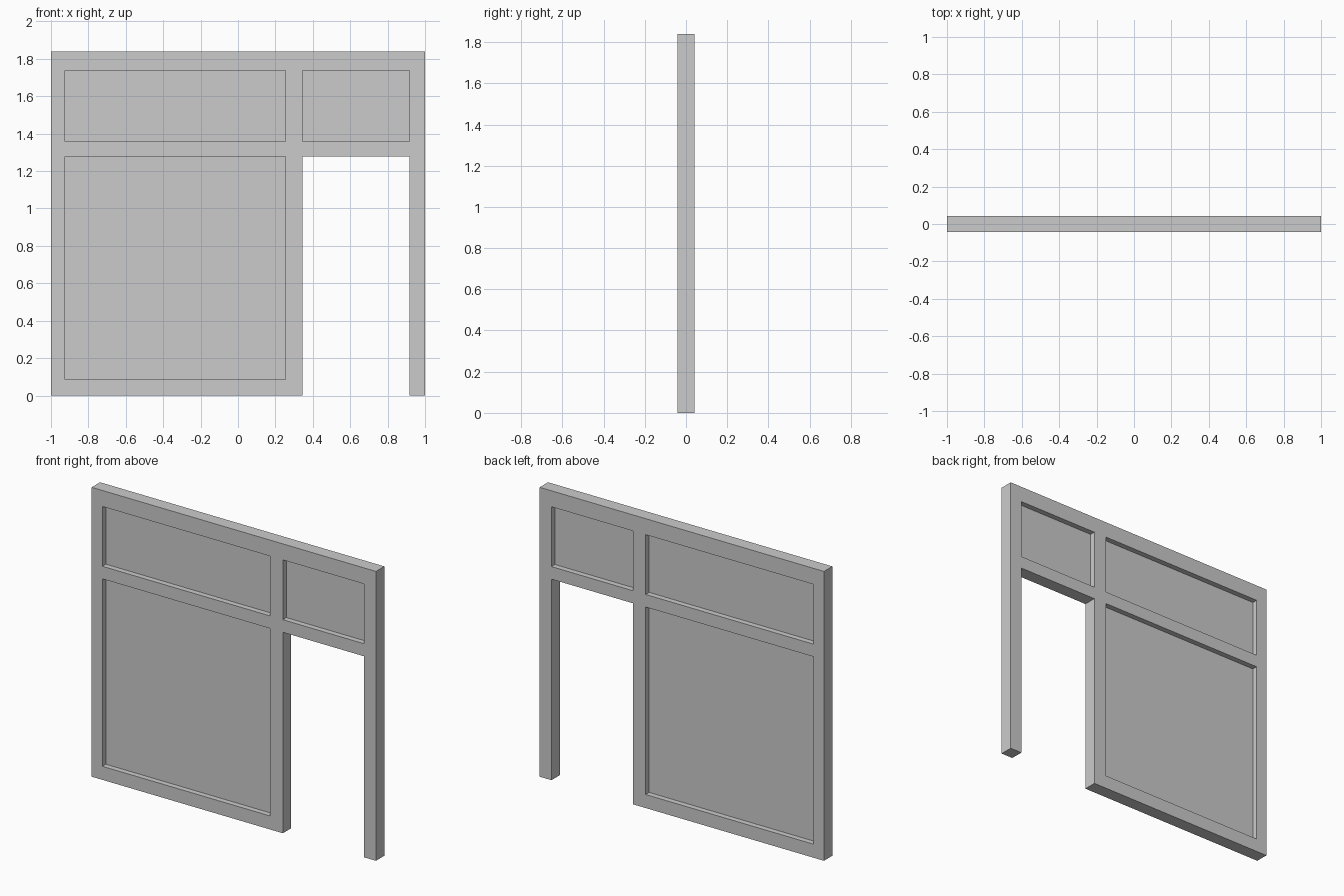
import bpy
import bmesh

if "Cube" in bpy.data.objects:
    bpy.data.objects.remove(bpy.data.objects["Cube"], do_unlink=True)

# One plain grey for frame and panels
grey = bpy.data.materials.new("plain_grey")
grey.use_nodes = True
COLOUR = (0.6, 0.6, 0.6, 1)
grey.diffuse_color = COLOUR
grey.node_tree.nodes["Principled BSDF"].inputs["Base Color"].default_value = COLOUR

# Lines of the frame: stiles across, rails upward
XS = [-1, -0.925, 0.254, 0.345, 0.917, 1]
ZS = [0, 0.086, 1.278, 1.358, 1.738, 1.84]
HALF_DEPTH = 0.042
HALF_PANEL = 0.007

# Grid cells (column, row) filled by recessed panels, and the open doorway
PANELS = {"large_lower_panel": (1, 1), "upper_left_panel": (1, 3), "upper_right_panel": (3, 3)}
DOORWAY = [(3, 0), (3, 1)]


def slab(name, cells, half):
    """Extrude a set of grid cells into one closed slab centred on y = 0."""
    bm = bmesh.new()
    for i, j in cells:
        corners = [(i, j), (i + 1, j), (i + 1, j + 1), (i, j + 1)]
        bm.faces.new([bm.verts.new((XS[a], -half, ZS[b])) for a, b in corners])
    bmesh.ops.remove_doubles(bm, verts=bm.verts, dist=0.0001)
    back = bmesh.ops.extrude_face_region(bm, geom=bm.faces[:], use_keep_orig=True)
    moved = [v for v in back["geom"] if isinstance(v, bmesh.types.BMVert)]
    bmesh.ops.translate(bm, verts=moved, vec=(0, 2 * half, 0))
    bmesh.ops.recalc_face_normals(bm, faces=bm.faces)
    mesh = bpy.data.meshes.new(name)
    bm.to_mesh(mesh)
    bm.free()
    mesh.materials.append(grey)
    obj = bpy.data.objects.new(name, mesh)
    bpy.context.collection.objects.link(obj)
    return obj


# Frame: every cell that is neither panel nor doorway
openings = set(PANELS.values()) | set(DOORWAY)
frame_cells = [(i, j) for i in range(len(XS) - 1) for j in range(len(ZS) - 1)
               if (i, j) not in openings]
slab("wall_frame", frame_cells, HALF_DEPTH)

# Thin panels set in the middle of the frame
for panel_name, cell in PANELS.items():
    slab(panel_name, [cell], HALF_PANEL)
